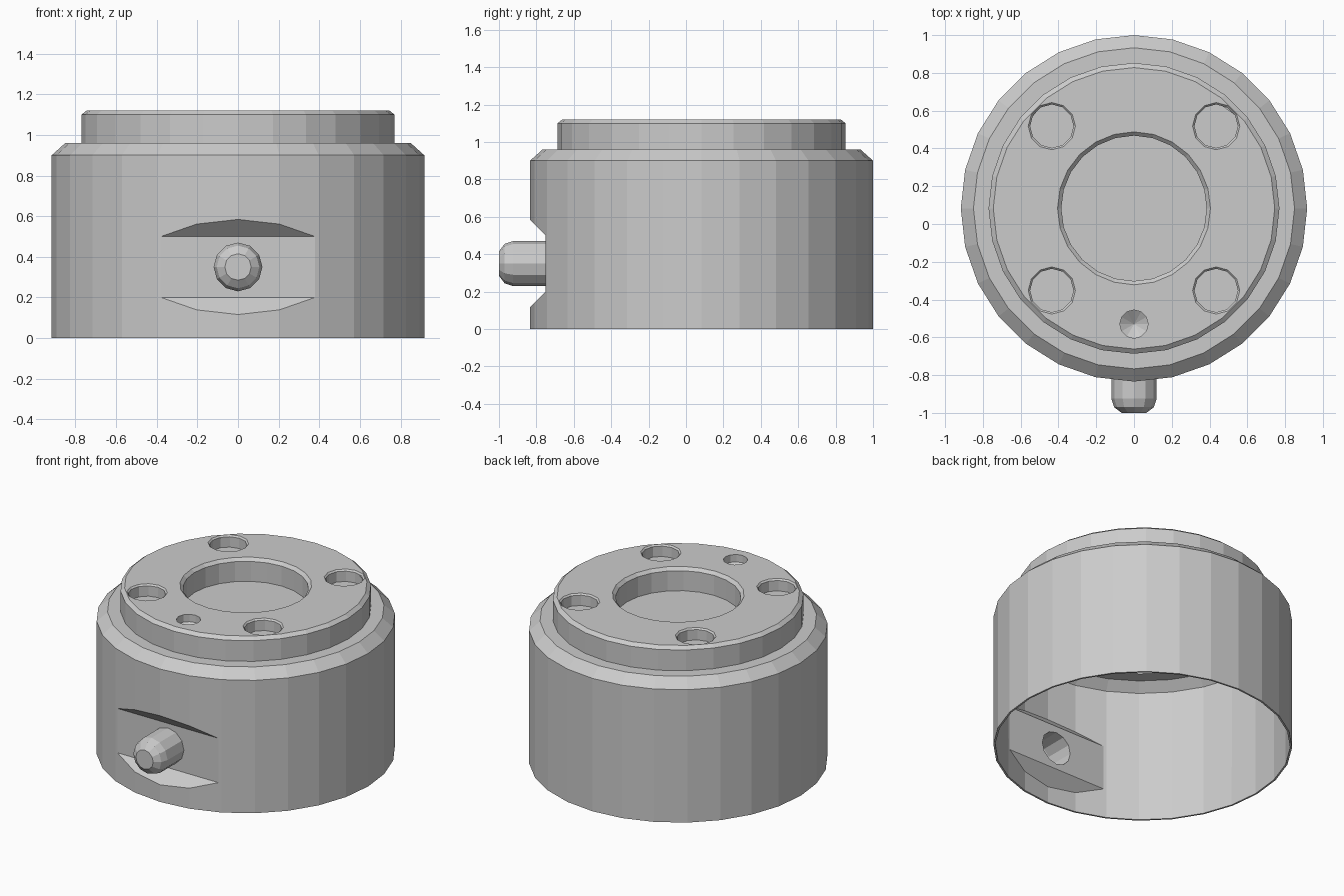
import bpy, bmesh, math
from mathutils import Matrix, Vector

if "Cube" in bpy.data.objects:
    bpy.data.objects.remove(bpy.data.objects["Cube"])

CY = 0.083  # y of the housing axis


def mesh_object(name, bm):
    bmesh.ops.recalc_face_normals(bm, faces=bm.faces)
    me = bpy.data.meshes.new(name)
    bm.to_mesh(me)
    bm.free()
    ob = bpy.data.objects.new(name, me)
    bpy.context.collection.objects.link(ob)
    return ob


def lathe(name, profile, sides, loc, tilt=0.0):
    """Closed solid of revolution from (radius, height) points."""
    bm = bmesh.new()
    rings = []
    for r, z in profile:
        if r == 0:
            rings.append([bm.verts.new((0, 0, z))] * sides)
        else:
            rings.append([bm.verts.new((r * math.cos(a), r * math.sin(a), z))
                          for a in (2 * math.pi * i / sides for i in range(sides))])
    for lo, hi in zip(rings, rings[1:]):
        for i in range(sides):
            j = (i + 1) % sides
            quad = list(dict.fromkeys((lo[i], lo[j], hi[j], hi[i])))
            bm.faces.new(quad)
    for ring in (rings[0], rings[-1]):
        if ring[0] is not ring[1]:
            bm.faces.new(ring)
    bm.transform(Matrix.Translation(loc) @ Matrix.Rotation(tilt, 4, 'X'))
    return mesh_object(name, bm)


def apply_boolean(target, tool, operation):
    mod = target.modifiers.new("cut", 'BOOLEAN')
    mod.operation, mod.solver, mod.object = operation, 'EXACT', tool
    bpy.context.view_layer.update()
    dg = bpy.context.evaluated_depsgraph_get()
    me = bpy.data.meshes.new_from_object(target.evaluated_get(dg))
    target.modifiers.clear()
    target.data = me
    bpy.data.objects.remove(tool)


# Stepped, chamfered housing
housing = lathe("housing", [(0.917, 0), (0.917, 0.9), (0.85, 0.96), (0.77, 0.96),
                            (0.77, 1.1), (0.745, 1.12)], 28, (0, CY, 0))

# Front recess: trapezoid extruded across x
bm = bmesh.new()
face = bm.faces.new([bm.verts.new((-0.6, y, z)) for y, z in
                     ((-0.75, 0.2), (-0.75, 0.5), (-0.95, 0.7), (-0.95, 0.0))])
ext = bmesh.ops.extrude_face_region(bm, geom=[face])
bmesh.ops.translate(bm, vec=Vector((1.2, 0, 0)),
                    verts=[v for v in ext["geom"] if isinstance(v, bmesh.types.BMVert)])
apply_boolean(housing, mesh_object("recess_cutter", bm), 'DIFFERENCE')

# Central chamfered pocket
apply_boolean(housing, lathe("pocket_cutter", [(0.385, 0.965), (0.385, 1.1), (0.405, 1.12),
                                               (0.405, 1.2)], 24, (0, CY, 0)), 'DIFFERENCE')

# Four screw holes
for sx in (-1, 1):
    for sy in (-1, 1):
        hole = lathe("screw_hole_cutter", [(0.115, 1.04), (0.115, 1.11), (0.125, 1.12),
                                           (0.125, 1.2)], 12,
                     (0.435 * sx, CY + 0.435 * sy, 0))
        apply_boolean(housing, hole, 'DIFFERENCE')

# Small locating hole with a drilled, conical floor
apply_boolean(housing, lathe("pin_hole_cutter", [(0, 1.02), (0.075, 1.07), (0.075, 1.2)],
                             12, (0, -0.53, 0)), 'DIFFERENCE')

# Rounded button on the recess
apply_boolean(housing, lathe("button", [(0.12, 0.70), (0.12, 0.925), (0.105, 0.97),
                                        (0.065, 1.0)], 12,
                             (0, 0, 0.35), math.pi / 2), 'UNION')

# Open the underside and make the body a thin shell
bm = bmesh.new()
bm.from_mesh(housing.data)
bmesh.ops.delete(bm, geom=[f for f in bm.faces if all(v.co.z < 1e-4 for v in f.verts)],
                 context='FACES')
bm.to_mesh(housing.data)
bm.free()
shell = housing.modifiers.new("shell", 'SOLIDIFY')
shell.thickness, shell.offset = 0.012, -1
